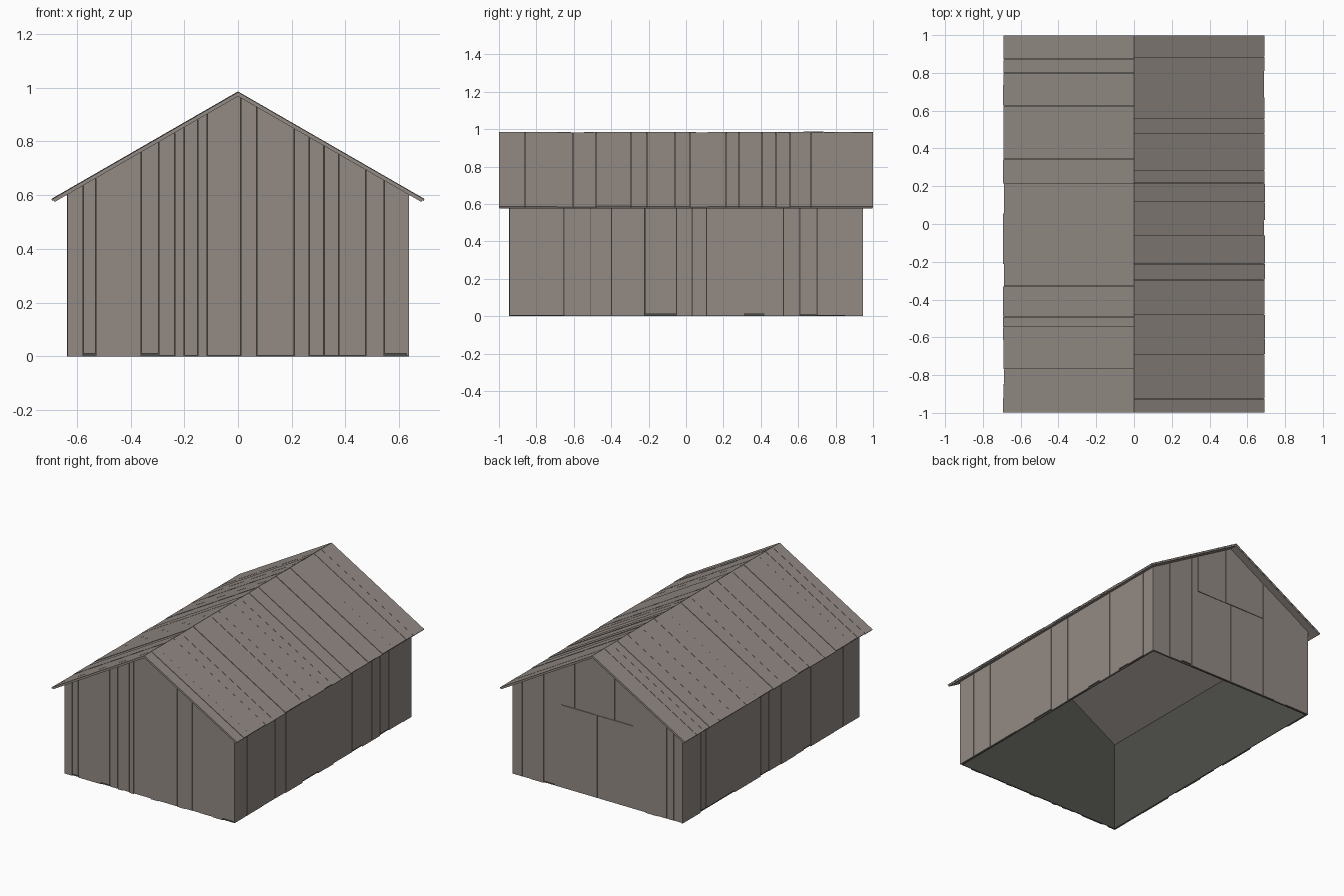
import bpy, bmesh, random
from mathutils import Vector

random.seed(4)
if "Cube" in bpy.data.objects:
    bpy.data.objects.remove(bpy.data.objects["Cube"])

HX, HY = 0.635, 0.945          # outer wall half sizes
RIDGE, PITCH = 0.968, 0.576    # underside of roof
NORMAL = Vector((PITCH, 0, 1)).normalized()


def material(name, rgb):
    m = bpy.data.materials.new(name)
    m.use_nodes = True
    m.diffuse_color = (*rgb, 1)
    m.node_tree.nodes["Principled BSDF"].inputs["Base Color"].default_value = (*rgb, 1)
    return m


weathered = material("weathered wood", (0.29, 0.255, 0.23))
dark = material("dark inner wood", (0.077, 0.076, 0.066))


def prism(bm, points, offset):
    """Extrude a flat polygon along an offset."""
    face = bm.faces.new([bm.verts.new(p) for p in points])
    made = bmesh.ops.extrude_face_region(bm, geom=[face], use_keep_orig=True)
    verts = [g for g in made["geom"] if isinstance(g, bmesh.types.BMVert)]
    bmesh.ops.translate(bm, verts=verts, vec=offset)


def finish(bm, name, mat):
    bmesh.ops.recalc_face_normals(bm, faces=bm.faces[:])
    mesh = bpy.data.meshes.new(name)
    bm.to_mesh(mesh)
    bm.free()
    mesh.materials.append(mat)
    bpy.context.collection.objects.link(bpy.data.objects.new(name, mesh))


def under_roof(x):
    return RIDGE - PITCH * abs(x)


def gable_outline(a, b, bottom):
    """Board outline whose top follows the roof, with a peak if it spans the ridge."""
    top = [(b, under_roof(b))] + ([(0, RIDGE)] if a < 0 < b else []) + [(a, under_roof(a))]
    return [(a, bottom), (b, bottom)] + top


def random_edges(half):
    edges = [-half]
    while edges[-1] < half - 0.2:
        edges.append(edges[-1] + random.uniform(0.05, 0.17))
    return edges + [half]


def boards(edges):
    """Yield each board's ends, uneven bottom and depth."""
    for a, b in zip(edges, edges[1:]):
        yield a + 0.001, b - 0.001, random.choice((0, 0, 0.004, 0.012)), random.uniform(0.007, 0.01)


# Dark inner walls, open at the bottom
bm = bmesh.new()
IN = 0.008
for s in (-1, 1):
    outline = gable_outline(-HX + IN, HX - IN, 0)
    prism(bm, [(x, s * (HY - IN), z) for x, z in outline], (0, -s * 0.004, 0))
    x, y, z = s * (HX - IN), HY - IN, under_roof(HX - IN)
    prism(bm, [(x, -y, 0), (x, y, 0), (x, y, z), (x, -y, z)], (-s * 0.004, 0, 0))
finish(bm, "inner_walls", dark)

# Front boards
front = [-HX, -.575, -.53, -.36, -.295, -.235, -.2, -.15, -.115, .01,
         .07, .21, .265, .32, .375, .475, .545, HX]
bm = bmesh.new()
for a, b, low, depth in boards(front):
    prism(bm, [(x, -HY + IN, z) for x, z in gable_outline(a, b, low)], (0, -depth, 0))
finish(bm, "front_boards", weathered)

# Back boards, cut short above the doorway
DOOR_X, DOOR_Z = 0.267, 0.56
back = [-HX, -.57, -.52, -.45, -.36, -DOOR_X, -.13, .04, .17, DOOR_X, .32, .4, .5, .56, HX]
bm = bmesh.new()
for a, b, low, depth in boards(back):
    if abs(a + b) / 2 < DOOR_X:
        low = DOOR_Z + 0.003
    prism(bm, [(x, HY - IN, z) for x, z in gable_outline(a, b, low)], (0, depth, 0))
finish(bm, "back_boards", weathered)

# Pair of plain doors
for name, a, b in (("left_door", 0.002, DOOR_X), ("right_door", -DOOR_X, -0.002)):
    bm = bmesh.new()
    y = HY - IN
    prism(bm, [(a, y, 0.004), (b, y, 0.004), (b, y, DOOR_Z), (a, y, DOOR_Z)], (0, 0.008, 0))
    finish(bm, name, weathered)

# Side boards
left = [-HY, -.81, -.65, -.51, -.4, -.22, -.05, .03, .11, .31, .42, .52, .61, .7, .85, HY]
for name, s, edges in (("left_boards", 1, left), ("right_boards", -1, random_edges(HY))):
    bm = bmesh.new()
    for a, b, low, depth in boards(edges):
        x, z = s * (HX - IN), under_roof(HX)
        prism(bm, [(x, a, low), (x, b, low), (x, b, z), (x, a, z)], (s * depth, 0, 0))
    finish(bm, name, weathered)


def roof_layer(bm, s, a, b, reach, low, high):
    """Sloping slab between two heights above the roof underside."""
    base = Vector((reach, 0, under_roof(reach)))
    rise = NORMAL.z
    p, q = base + NORMAL * low, base + NORMAL * high
    pts = [(0, RIDGE + low / rise), (p.x, p.z), (q.x, q.z), (0, RIDGE + high / rise)]
    prism(bm, [(s * x, a, z) for x, z in pts], (0, b - a, 0))


# Roof decks and roof boards
roof = [-1, -.925, -.86, -.69, -.605, -.48, -.295, -.21, -.06, .02, .115,
        .215, .285, .405, .48, .555, .67, .81, .885, 1]
for side, s, edges in (("left", 1, roof), ("right", -1, random_edges(1))):
    bm = bmesh.new()
    roof_layer(bm, s, -0.998, 0.998, 0.682, 0, 0.007)
    finish(bm, side + "_roof_deck", weathered)
    bm = bmesh.new()
    for a, b, low, depth in boards(edges):
        roof_layer(bm, s, a, b, random.uniform(0.681, 0.687), 0.007, 0.006 + depth)
    finish(bm, side + "_roof_boards", weathered)
